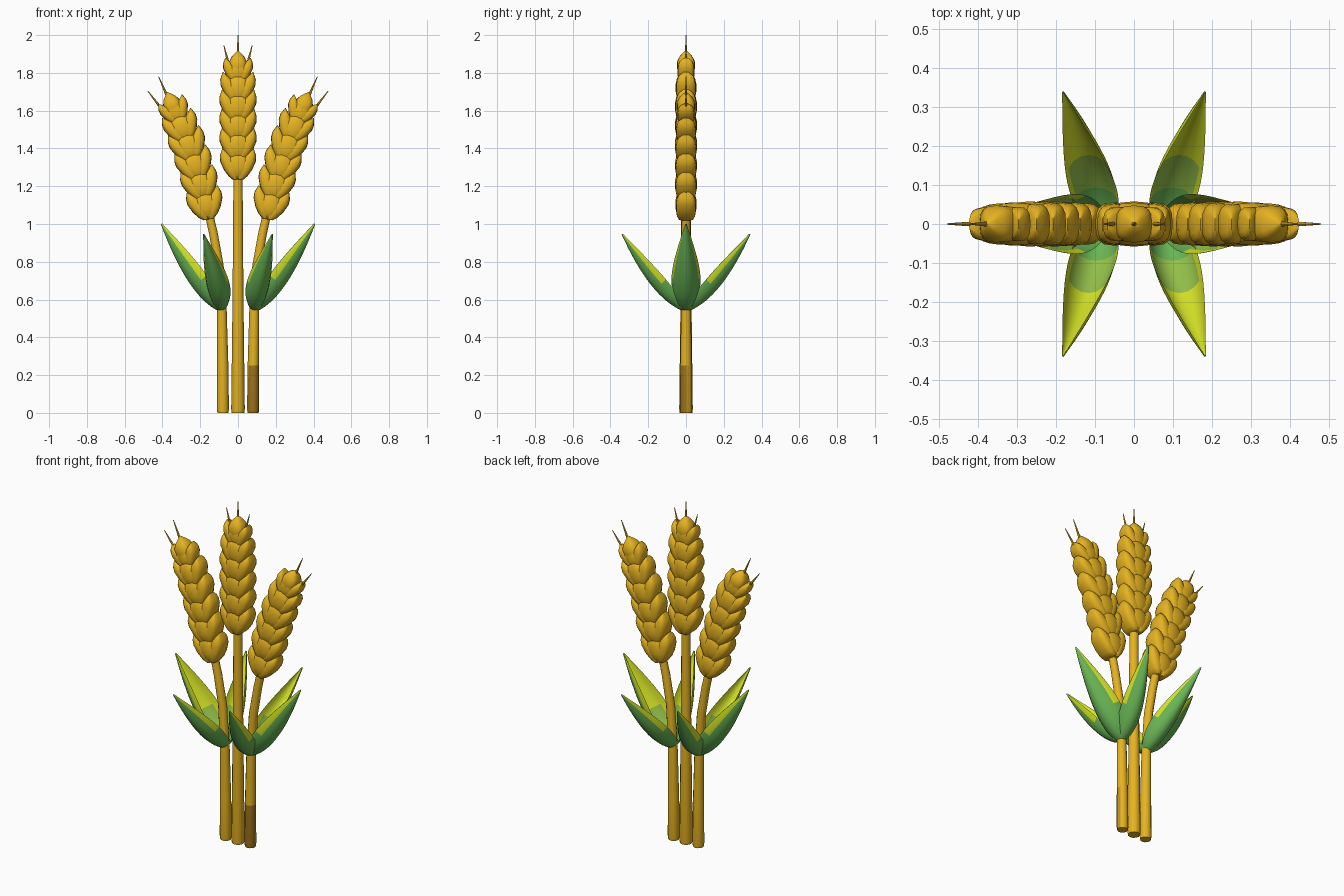
import bpy, bmesh, math
from mathutils import Vector

if "Cube" in bpy.data.objects:
    bpy.data.objects.remove(bpy.data.objects["Cube"])


def material(name, r, g, b):
    m = bpy.data.materials.new(name)
    m.use_nodes = True
    m.diffuse_color = (r, g, b, 1)
    m.node_tree.nodes["Principled BSDF"].inputs["Base Color"].default_value = (r, g, b, 1)
    return m


GOLD = material("straw gold", 0.79, 0.45, 0.015)
DULL = material("dull straw", 0.56, 0.3, 0.012)
BROWN = material("dry brown", 0.34, 0.17, 0.01)
GREEN = material("leaf green", 0.14, 0.46, 0.09)
MID = material("inner leaf green", 0.3, 0.54, 0.07)
LIME = material("leaf lime", 0.69, 0.8, 0.02)

X = Vector((1, 0, 0))
Y = Vector((0, 1, 0))
Z = Vector((0, 0, 1))


def loft(bm, rings, rule=None):
    """Skin closed rings of points; rule(ring, side) picks the material."""
    rows = [[bm.verts.new(p) for p in ring] for ring in rings]
    n = len(rows[0])
    for i in range(len(rows) - 1):
        for j in range(n):
            k = (j + 1) % n
            f = bm.faces.new((rows[i][j], rows[i][k], rows[i + 1][k], rows[i + 1][j]))
            if rule:
                f.material_index = rule(i, j)
    bm.faces.new(rows[0][::-1])
    bm.faces.new(rows[-1])
    bmesh.ops.recalc_face_normals(bm, faces=bm.faces)


def finish(bm, name, mats, angle=40):
    me = bpy.data.meshes.new(name)
    bm.to_mesh(me)
    bm.free()
    for m in mats:
        me.materials.append(m)
    ob = bpy.data.objects.new(name, me)
    bpy.context.collection.objects.link(ob)
    bpy.ops.object.select_all(action='DESELECT')
    ob.select_set(True)
    bpy.context.view_layer.objects.active = ob
    bpy.ops.object.shade_smooth_by_angle(angle=math.radians(angle))


def oval(c, a, b, n, power=1.0):
    """Ring around c with half axes a and b; power below 1 squares it off."""
    ring = []
    for j in range(n):
        t = math.tau * j / n
        x, y = math.cos(t), math.sin(t)
        ring.append(c + a * math.copysign(abs(x) ** power, x)
                    + b * math.copysign(abs(y) ** power, y))
    return ring


def tube(bm, path, radii, n=12):
    pts = [Vector((x, 0, z)) for x, z in path]
    rings = []
    for i, p in enumerate(pts):
        d = (pts[min(i + 1, len(pts) - 1)] - pts[max(i - 1, 0)]).normalized()
        rings.append(oval(p, Y.cross(d) * radii[i], Y * radii[i], n))
    loft(bm, rings)


def stalk(name, path, radii, dry=False):
    bm = bmesh.new()
    tube(bm, path, radii)
    if dry:
        # withered patch low on the front, duller straw on the outer side
        for f in bm.faces:
            if f.calc_center_median().z < 0.25:
                if f.normal.dot(Vector((0.4, -0.9, 0))) > 0.25:
                    f.material_index = 2
                elif f.normal.x > 0.3 and f.normal.y < 0.3:
                    f.material_index = 1
    finish(bm, name, [GOLD, DULL, BROWN])


# Kernel profile: height, width factor
KERNEL = [(0, 0.35), (0.02, 0.72), (0.055, 0.97), (0.10, 1), (0.13, 0.75), (0.15, 0.42), (0.172, 0.03)]


def kernel(bm, base, axis, side, lean, start, rx, ry, s, blunt):
    rings = []
    for h, w in KERNEL:
        u = h / KERNEL[-1][0]
        c = base + axis * h * s + side * (start + lean * u) * s
        rings.append(oval(c, side * rx * w * s, Y * ry * w ** blunt * s, 16, 0.7))
    loft(bm, rings)


def ear(name, a, b, c):
    """Overlapping kernel pairs stacked along a quadratic curve a-b-c."""
    a, b, c = [Vector((x, 0, z)) for x, z in (a, b, c)]

    def frame(t):
        lo, hi = a.lerp(b, t), b.lerp(c, t)
        axis = (hi - lo).normalized()
        return lo.lerp(hi, t), axis, Y.cross(axis)

    bm = bmesh.new()
    for i, s in enumerate((0.97, 1, 1, 1, 0.95, 0.8)):
        p, axis, side = frame(i * 0.147)
        for sgn in (-1, 1):
            kernel(bm, p, axis, side * sgn, 0.07, 0.014, 0.043, 0.055, s, 0.35)
        kernel(bm, p + axis * 0.005, axis, side, 0, 0, 0.068, 0.058, s, 0.45)
    kernel(bm, *frame(0.78), 0, 0, 0.055, 0.056, 0.85, 0.9)
    finish(bm, name, [GOLD], 50)


def awn(name, foot, tip):
    bm = bmesh.new()
    tube(bm, [foot, tip], [0.008, 0.002], 6)
    finish(bm, name, [GOLD])


def leaf(name, foot, out, drift, length, rise, half):
    """Cupped pointed leaf growing along out, with its tip drifting sideways."""
    across = Z.cross(out)
    steps, cols = 16, 8
    rings = []
    for i in range(steps + 1):
        t = i / steps
        rib = foot + out * length * t ** 0.88 + drift * t ** 1.8 + Z * rise * (0.4 * t + 0.6 * t * t)
        slope = (out * length + Z * rise * (0.4 + 1.2 * t)).normalized()
        up = slope.cross(across)
        w = max(half * math.sin(math.pi * (0.12 + 0.88 * t ** 0.85)) ** 0.85, 0.003) if t < 1 else 0.003
        cup = 1.2 + 0.7 * t
        inner, outer = [], []
        for j in range(cols + 1):
            q = 2 * j / cols - 1
            p = rib + across * w * math.sin(q * 1.4) + up * w * cup * (1 - math.cos(q * 1.4))
            inner.append(p + up * (0.002 + 0.008 * (1 - q * q) * min(1, w / half)))
            outer.append(p - up * 0.001)
        rings.append(inner + outer[::-1])

    def rule(i, j):
        if j > cols:  # underside, with a pale rim on the upper half
            rim = j in (cols + 1, 2 * cols)
            return 2 if rim and i >= steps * 0.4 else 0
        if j == cols or j > 2 * cols:
            return 2
        if i < steps * 0.2:
            return 0
        return 1 if i < steps * 0.45 and 0 < j < cols - 1 else 2

    bm = bmesh.new()
    loft(bm, rings, rule)
    finish(bm, name, [GREEN, MID, LIME], 50)


# Middle stem
stalk("middle_stalk", [(0, 0), (0, 0.02), (0, 0.6), (0, 1.28)], [0.033, 0.036, 0.029, 0.024])
ear("middle_ear", (0, 1.235), (0, 1.58), (0, 1.925))
awn("middle_tip_awn", (0, 1.88), (0, 2.0))
for sgn, label in ((1, "left"), (-1, "right")):
    awn("middle_" + label + "_awn", (sgn * 0.048, 1.84), (sgn * 0.075, 1.945))

# Side stems, ears and leaves
for sgn, label in ((1, "left"), (-1, "right")):
    def m(*pts):
        return [(x * sgn, z) for x, z in pts]

    stalk(label + "_stalk",
          m((0.08, 0), (0.08, 0.02), (0.081, 0.25), (0.086, 0.55), (0.1, 0.78), (0.13, 0.95), (0.16, 1.08)),
          [0.029, 0.032, 0.03, 0.026, 0.024, 0.023, 0.022], sgn > 0)
    ear(label + "_ear", *m((0.155, 1.025), (0.23, 1.38), (0.385, 1.71)))
    awn(label + "_tip_awn", *m((0.372, 1.67), (0.42, 1.78)))
    awn(label + "_outer_awn", *m((0.405, 1.61), (0.478, 1.705)))

    foot = Vector((0.09 * sgn, 0, 0.535))
    leaf(label + "_outer_leaf", foot, X * sgn, Vector(), 0.318, 0.465, 0.078)
    for face, place in ((-1, "front"), (1, "back")):
        leaf(label + "_" + place + "_leaf", foot, Y * face, X * sgn * 0.092, 0.34, 0.41, 0.062)
